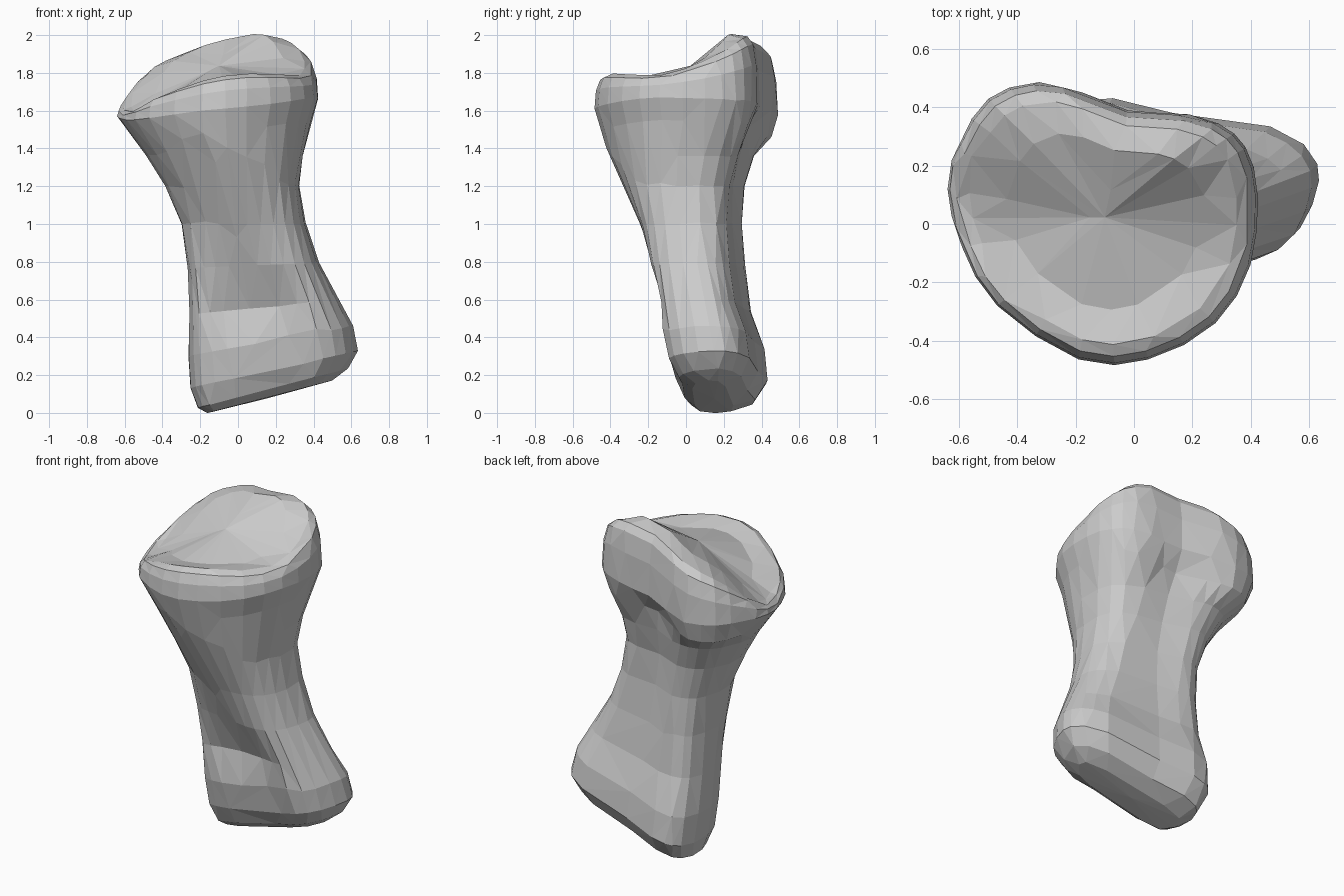
import bpy, bmesh
from mathutils import Vector

if "Cube" in bpy.data.objects:
    bpy.data.objects.remove(bpy.data.objects["Cube"])

# Plan outlines, counter-clockwise from +x: upper joint head and lower joint foot
HEAD = [(.425, .1), (.385, .26), (.29, .345), (.15, .38), (-.02, .39), (-.2, .46), (-.35, .485), (-.5, .43),
        (-.6, .28), (-.64, .12), (-.59, -.08), (-.47, -.28), (-.19, -.465), (.05, -.465), (.28, -.34), (.4, -.14)]
FOOT = [(.635, .13), (.6, .24), (.48, .32), (.33, .345), (.1, .38), (-.05, .42), (-.16, .42), (-.235, .36),
        (-.265, .22), (-.25, .08), (-.2, -.03), (-.05, -.08), (.12, -.09), (.3, -.1), (.45, -.12), (.57, -.04)]

# Heights around the head: widest line, joint rim, inner joint surface
WIDE = [1.66, 1.66, 1.65, 1.64, 1.62, 1.6, 1.58, 1.58, 1.58, 1.57, 1.55, 1.56, 1.6, 1.62, 1.65, 1.67]
RIM = [1.86, 1.93, 1.98, 1.99, 1.97, 1.94, 1.89, 1.83, 1.72, 1.62, 1.6, 1.67, 1.76, 1.795, 1.79, 1.79]
INNER = [1.86, 1.94, 2.0, 2.0, 1.98, 1.95, 1.91, 1.86, 1.77, 1.69, 1.66, 1.69, 1.74, 1.765, 1.77, 1.79]

# Foot and shaft sections: z, x0, x1, y0, y1, blend toward head outline, tilt
SECTIONS = [(.085, -.16, .5, .03, .25, 0, .26), (.13, -.215, .58, -.035, .36, 0, .26),
            (.23, -.255, .635, -.09, .425, 0, .22), (.38, -.265, .61, -.118, .41, 0, .18),
            (.56, -.258, .535, -.13, .34, .1, .1), (.78, -.262, .43, -.18, .31, .3, .04),
            (1.0, -.3, .36, -.24, .295, .55, 0), (1.2, -.385, .325, -.325, .31, .8, 0),
            (1.36, -.485, .345, -.39, .36, .95, 0)]


def normalise(pts):
    xs, ys = zip(*pts)
    return [((x - min(xs)) / (max(xs) - min(xs)), (y - min(ys)) / (max(ys) - min(ys))) for x, y in pts]


def section(z, x0, x1, y0, y1, t, tilt):
    mix = [(a[0] * (1 - t) + b[0] * t, a[1] * (1 - t) + b[1] * t)
           for a, b in zip(normalise(FOOT), normalise(HEAD))]
    return [(x0 + u * (x1 - x0), y0 + v * (y1 - y0), z + tilt * (u - .5) * (x1 - x0))
            for u, v in normalise(mix)]


def head_ring(scale, heights):
    cx, cy = -.1, .02
    return [(cx + (x - cx) * scale, cy + (y - cy) * scale, z) for (x, y), z in zip(HEAD, heights)]


def rounded(ring):
    # Double the points with curved midpoints
    p = [Vector(c) for c in ring]
    out = []
    for i in range(len(p)):
        a, b, c, d = (p[(i + k) % len(p)] for k in (-1, 0, 1, 2))
        out += [b, (9 * (b + c) - a - d) / 16]
    return out


def between(f, a, b):
    return [x * (1 - f) + y * f for x, y in zip(a, b)]


def nudge(ring, pushes):
    for i, (dx, dy) in pushes.items():
        x, y, z = ring[i]
        ring[i] = (x + dx, y + dy, z)


rings = [section(*s) for s in SECTIONS]
# Hollow above the front of the foot
nudge(rings[4], {11: (0, .05), 12: (0, .06), 13: (0, .03)})
nudge(rings[5], {11: (0, .02), 12: (0, .03)})
# Recess under the back ridge and taper under the left edge
neck = head_ring(.93, [z - .12 for z in WIDE])
nudge(neck, {3: (0, -.02), 4: (0, -.05), 5: (0, -.03),
             8: (.03, 0), 9: (.05, 0), 10: (.04, .02), 11: (.02, .02)})
rings += [neck, head_ring(1, WIDE),
          head_ring(.985, between(.55, WIDE, RIM)),
          head_ring(.94, between(.88, WIDE, RIM)),
          head_ring(.86, RIM),
          head_ring(.62, INNER),
          head_ring(.32, between(.5, INNER, [1.835] * 16))]

# Loft the bone and close both ends with fans
bm = bmesh.new()
loops = [[bm.verts.new(p) for p in rounded(r)] for r in rings]
n = len(loops[0])
for a, b in zip(loops, loops[1:]):
    for i in range(n):
        j = (i + 1) % n
        bm.faces.new((a[i], a[j], b[j], b[i]))
bottom = bm.verts.new((.15, .15, .075))
top = bm.verts.new((-.1, .02, 1.835))
for i in range(n):
    j = (i + 1) % n
    bm.faces.new((loops[0][j], loops[0][i], bottom))
    bm.faces.new((loops[-1][i], loops[-1][j], top))
bmesh.ops.triangulate(bm, faces=bm.faces[:], quad_method='SHORT_EDGE')
bmesh.ops.recalc_face_normals(bm, faces=bm.faces[:])

# Stand the bone on the ground
low = min(v.co.z for v in bm.verts)
for v in bm.verts:
    v.co.z -= low
mesh = bpy.data.meshes.new("toe_bone")
bm.to_mesh(mesh)
bm.free()
bone = bpy.data.objects.new("toe_bone", mesh)
bpy.context.collection.objects.link(bone)

# Irregular flat facets
facets = bone.modifiers.new("facets", 'DECIMATE')
facets.ratio = .6
